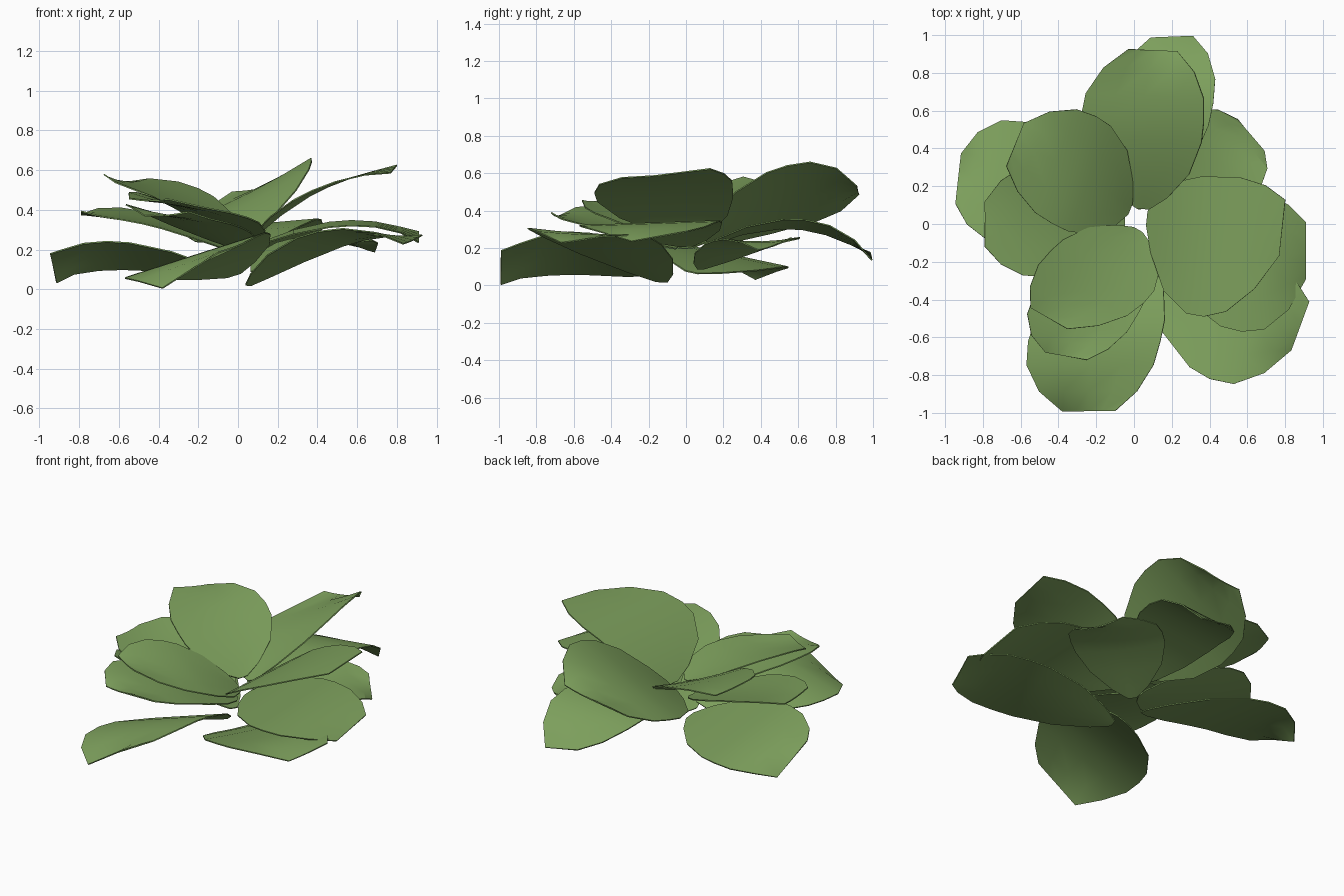
import bpy, bmesh
from mathutils import Vector

if "Cube" in bpy.data.objects:
    bpy.data.objects.remove(bpy.data.objects["Cube"])

green = bpy.data.materials.new("leaf green")
green.diffuse_color = (0.205, 0.35, 0.108, 1)
green.use_nodes = True
green.node_tree.nodes["Principled BSDF"].inputs["Base Color"].default_value = green.diffuse_color

# Leaf outline: position along the midrib, share of the half width, share of tip twist
ROWS = [(0, .10, 0), (.07, .40, 0), (.22, .78, 0), (.42, .98, 0),
        (.55, 1, 0), (.70, .96, 0), (.87, .74, .2), (1, .40, 1)]
COLS = (-1, -.5, 0, .5, 1)
MID = .55


def leaf(name, base, tip, left, right, sag=.02, twist=.03):
    """Curved leaf blade through its base, tip and widest side points."""
    base, tip, left, right = map(Vector, (base, tip, left, right))
    mid = (left + right) / 2
    bm = bmesh.new()
    grid = []
    for u, w, t in ROWS:
        # midrib curve through base, mid and tip
        c = (base * ((u - MID) * (u - 1) / MID)
             + mid * (u * (u - 1) / (MID * (MID - 1)))
             + tip * (u * (u - MID) / (1 - MID)))
        row = []
        for v in COLS:
            p = c + (right - mid) * (v * w)
            p.z -= sag * (1 - v * v) * w + twist * t * v
            p.z = max(p.z, .004)
            row.append(bm.verts.new(p))
        grid.append(row)
    for a, b in zip(grid, grid[1:]):
        for i in range(len(COLS) - 1):
            bm.faces.new((a[i], a[i + 1], b[i + 1], b[i]))
    bmesh.ops.recalc_face_normals(bm, faces=bm.faces)
    if sum(f.normal.z for f in bm.faces) < 0:
        bmesh.ops.reverse_faces(bm, faces=bm.faces)
    me = bpy.data.meshes.new(name)
    bm.to_mesh(me)
    bm.free()
    me.materials.append(green)
    ob = bpy.data.objects.new(name, me)
    bpy.context.collection.objects.link(ob)
    thick = ob.modifiers.new("thickness", 'SOLIDIFY')
    thick.thickness = .007
    thick.offset = 0
    bpy.ops.object.select_all(action='DESELECT')
    ob.select_set(True)
    bpy.context.view_layer.objects.active = ob
    bpy.ops.object.modifier_apply(modifier=thick.name)
    bpy.ops.object.shade_smooth_by_angle()


# Upper leaves
leaf("upper_leaf_back", (.05, .08, .26), (.10, .92, .51), (-.28, .57, .31), (.37, .54, .64), .02, .045)
leaf("upper_leaf_right", (.07, .03, .25), (.785, -.02, .605), (.45, .25, .515), (.37, -.49, .495), 0, .015)
leaf("upper_leaf_left", (-.02, .08, .26), (-.63, .42, .557), (-.43, 0, .465), (-.20, .57, .505), .015)
leaf("upper_leaf_front", (.02, -.03, .26), (-.45, -.50, .455), (.05, -.42, .36), (-.44, -.14, .465), .02, .02)

# Middle leaves
leaf("middle_leaf_front", (.01, -.05, .20), (-.36, -.70, .38), (.02, -.48, .31), (-.53, -.38, .41))
leaf("middle_leaf_right", (.07, 0, .21), (.91, -.14, .262), (.57, .18, .345), (.57, -.57, .32), 0, .022)
leaf("middle_leaf_left", (-.05, .01, .20), (-.79, .0, .385), (-.48, -.28, .33), (-.48, .32, .39), .02, .02)
leaf("middle_leaf_back", (.05, .08, .20), (.20, .99, .155), (-.14, .62, .30), (.42, .64, .35), 0)

# Lower leaves
leaf("lower_leaf_front", (-.02, -.13, .07), (-.24, -.99, .095), (.14, -.62, .285), (-.56, -.62, .06), 0, .045)
leaf("lower_leaf_front_right", (.05, -.13, .02), (.88, -.54, .25), (.64, -.18, .25), (.40, -.82, .29), .01)
leaf("lower_leaf_left", (-.05, .03, .07), (-.93, .24, .105), (-.66, -.12, .24), (-.58, .54, .10), 0, .045)
leaf("lower_leaf_back_right", (.08, .08, .09), (.62, .47, .22), (.26, .57, .25), (.61, .15, .24))
